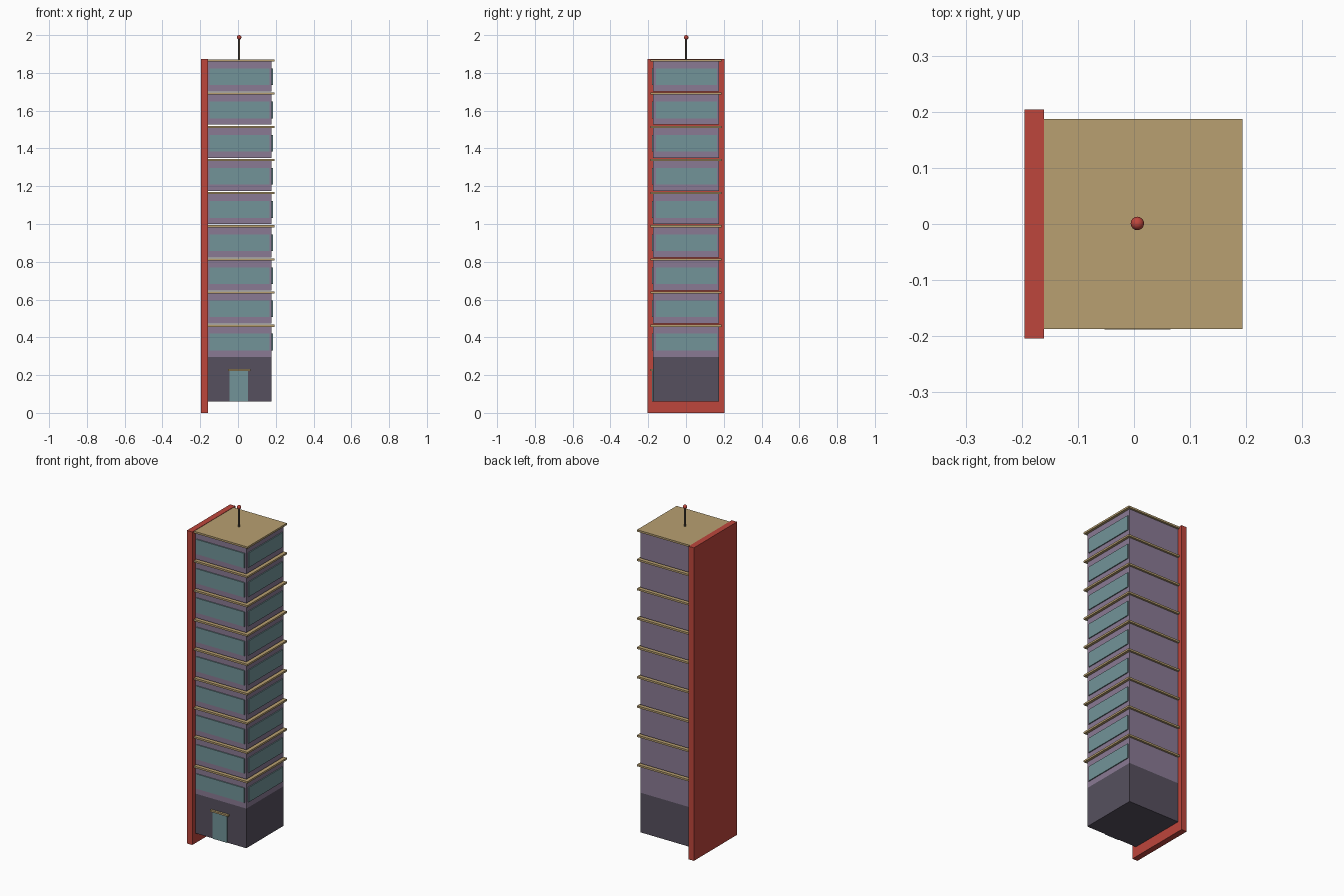
import bpy

if "Cube" in bpy.data.objects:
    bpy.data.objects.remove(bpy.data.objects["Cube"])


def material(name, rgb):
    """Flat material from an sRGB colour given in 0-255."""
    lin = [((c / 255 + 0.055) / 1.055) ** 2.4 for c in rgb] + [1]
    m = bpy.data.materials.new(name)
    m.use_nodes = True
    m.diffuse_color = lin
    m.node_tree.nodes["Principled BSDF"].inputs["Base Color"].default_value = lin
    return m


red = material("red", (190, 70, 60))
tan = material("tan", (184, 160, 113))
mauve = material("mauve", (138, 122, 148))
teal = material("teal", (114, 148, 152))
dark = material("dark grey", (86, 80, 94))
rod = material("rod brown", (100, 88, 72))


def box(name, x, y, z, mat):
    """Box from its (min, max) range on each axis."""
    ranges = (x, y, z)
    bpy.ops.mesh.primitive_cube_add(size=1, location=[(a + b) / 2 for a, b in ranges])
    ob = bpy.context.object
    ob.name = name
    ob.scale = [b - a for a, b in ranges]
    bpy.ops.object.transform_apply(location=False, rotation=False)
    ob.data.materials.append(mat)
    return ob


LEFT, RIGHT, HALF = -0.166, 0.178, 0.175
CX = 0.006
FLOORS, PITCH = 9, 0.1755

# Side wall and ground floor
box("side_wall", (-0.195, -0.16), (-0.204, 0.204), (0, 1.873), red)
box("ground_floor", (LEFT, RIGHT), (-HALF, HALF), (0.06, 0.297), dark)

# Entrance
box("door", (-0.045, 0.053), (-HALF - 0.004, -HALF), (0.06, 0.222), teal)
box("door_canopy", (-0.053, 0.065), (-0.188, -HALF), (0.222, 0.232), tan)

# Repeated storeys, each with two windows and a ledge
for i in range(FLOORS):
    z = 0.297 + i * PITCH
    n = i + 1
    box(f"storey_{n}", (LEFT, RIGHT), (-HALF, HALF), (z, z + 0.16), mauve)
    glass = (z + 0.034, z + 0.122)
    box(f"front_window_{n}", (-0.15, 0.168), (-HALF - 0.006, -HALF), glass, teal)
    box(f"side_window_{n}", (RIGHT, RIGHT + 0.006), (-0.16, 0.165), glass, teal)
    box(f"ledge_{n}", (-0.18, 0.193), (-0.187, 0.187), (z + 0.159, z + 0.17), tan)

# Roof mast with a ball on top
bpy.ops.mesh.primitive_cylinder_add(vertices=12, radius=0.005, depth=0.12, location=(CX, 0.001, 1.925))
mast = bpy.context.object
mast.name = "mast"
mast.data.materials.append(rod)
bpy.ops.object.shade_smooth_by_angle()
bpy.ops.mesh.primitive_uv_sphere_add(segments=16, ring_count=10, radius=0.012, location=(CX, 0.001, 1.988))
ball = bpy.context.object
ball.name = "mast_ball"
ball.data.materials.append(red)
bpy.ops.object.shade_smooth_by_angle()
